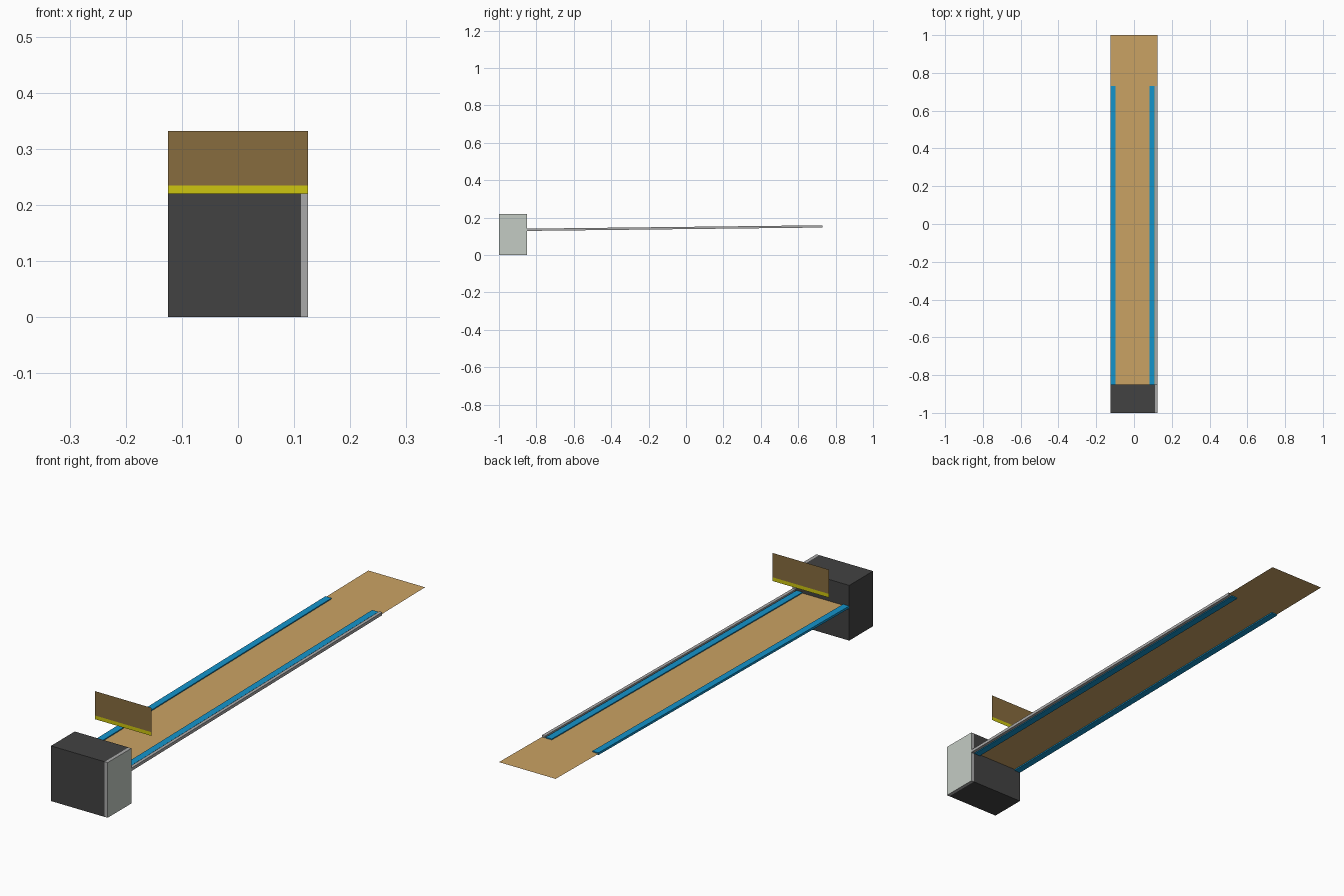
import bpy
import bmesh

if "Cube" in bpy.data.objects:
    bpy.data.objects.remove(bpy.data.objects["Cube"])


def material(name, rgb):
    m = bpy.data.materials.new(name)
    lin = [(c / 255 / 12.92) if c < 10 else ((c / 255 + 0.055) / 1.055) ** 2.4 for c in rgb]
    m.diffuse_color = (*lin, 1)
    m.use_nodes = True
    m.node_tree.nodes["Principled BSDF"].inputs["Base Color"].default_value = m.diffuse_color
    return m


TAN = material("tan", (203, 163, 100))
BROWN = material("dark_brown", (135, 108, 62))
YELLOW = material("yellow", (206, 198, 16))
BLUE = material("blue", (20, 148, 204))
DARK = material("charcoal", (66, 66, 66))
GREY = material("grey", (170, 170, 170))
PALE = material("pale_grey_green", (196, 203, 196))


def lane_z(y):
    # height of the gently rising lane
    return 0.134 + (y + 0.85) * 0.0115


def add(name, verts, faces, *mats):
    mesh = bpy.data.meshes.new(name)
    mesh.from_pydata(verts, [], faces)
    for m in mats:
        mesh.materials.append(m)
    bm = bmesh.new()
    bm.from_mesh(mesh)
    bmesh.ops.recalc_face_normals(bm, faces=bm.faces)
    bm.to_mesh(mesh)
    bm.free()
    obj = bpy.data.objects.new(name, mesh)
    bpy.context.collection.objects.link(obj)
    return obj


def block(name, x, y, z, *mats, slope=False):
    # box; with slope the z range is measured from the lane surface
    verts = [(a, b, c + (lane_z(b) if slope else 0)) for a in x for b in y for c in z]
    faces = [(0, 1, 3, 2), (4, 6, 7, 5), (0, 4, 5, 1), (2, 3, 7, 6), (0, 2, 6, 4), (1, 5, 7, 3)]
    return add(name, verts, faces, *mats)


W = 0.125

# end housing and its side plate, whose outer face is paler
block("end_box", (-W, 0.112), (-1, -0.85), (0, 0.22), DARK)
plate = block("side_plate", (0.112, W), (-1, -0.85), (0, 0.22), GREY, PALE)
for p in plate.data.polygons:
    if p.normal.x > 0.9:
        p.material_index = 1

# thin lane sheet
add("lane", [(-W, -0.85, lane_z(-0.85)), (W, -0.85, lane_z(-0.85)),
             (W, 1, lane_z(1)), (-W, 1, lane_z(1))], [(0, 1, 2, 3)], TAN)

# long blue rails and the grey edge strip
for name, x0, x1 in (("left_rail", -W, -0.098), ("right_rail", 0.081, 0.108)):
    block(name, (x0, x1), (-0.85, 0.73), (-0.005, 0.004), BLUE, slope=True)
block("edge_strip", (0.112, W), (-0.85, 0.73), (-0.005, 0.007), GREY, slope=True)

# thin upright board with a yellow lower band
for name, z0, z1, mat in (("upright_board", 0.235, 0.332, BROWN), ("yellow_band", 0.22, 0.235, YELLOW)):
    add(name, [(-W, -0.722, z0), (W, -0.722, z0), (W, -0.722, z1), (-W, -0.722, z1)],
        [(0, 1, 2, 3)], mat)
